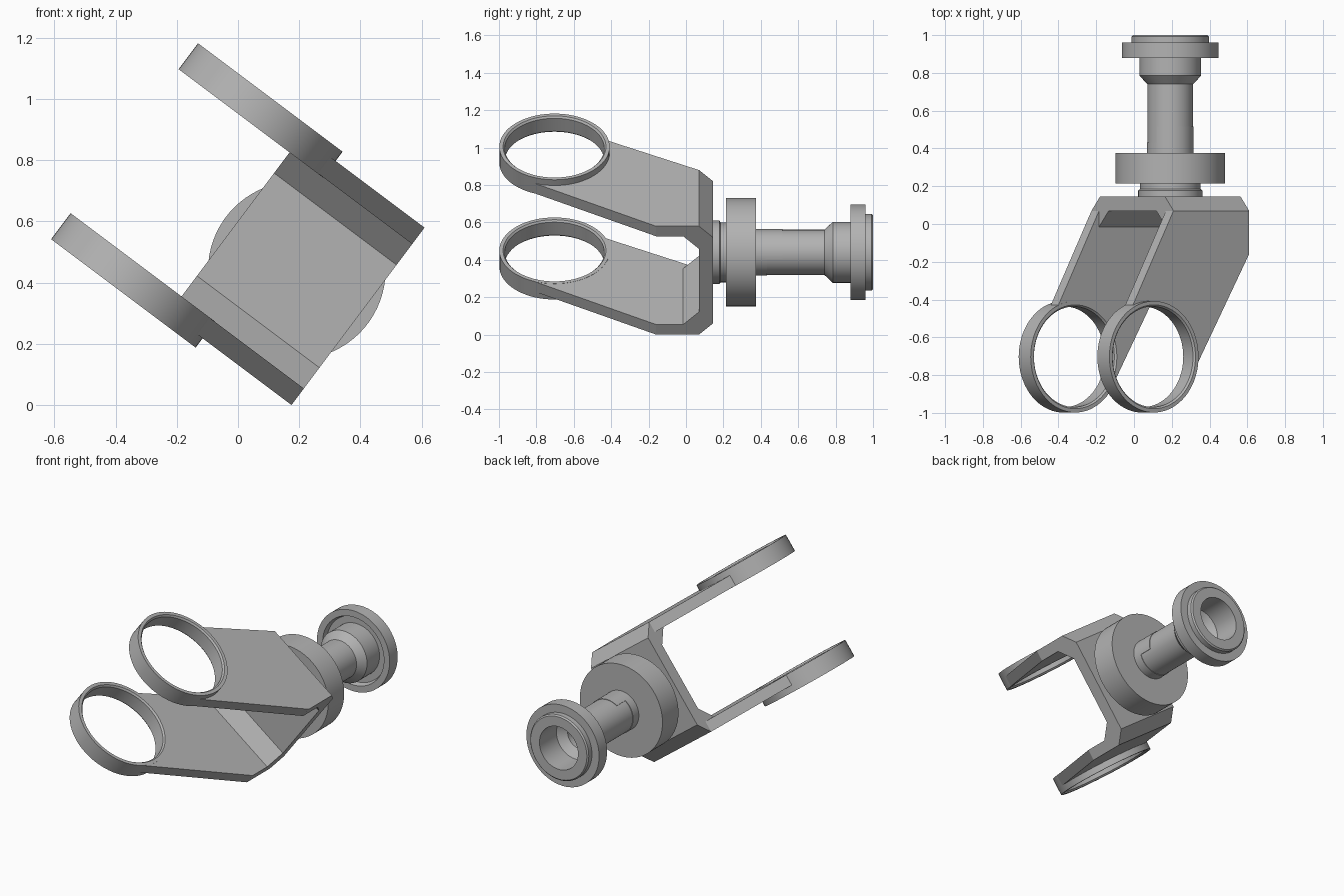
import bpy, bmesh, math
from mathutils import Matrix, Vector

if "Cube" in bpy.data.objects:
    bpy.data.objects.remove(bpy.data.objects["Cube"])

grey = bpy.data.materials.new("plain grey")
grey.diffuse_color = (0.45, 0.45, 0.45, 1)
grey.use_nodes = True
grey.node_tree.nodes["Principled BSDF"].inputs["Base Color"].default_value = grey.diffuse_color

AXIS = Vector((0.192, 0, 0.44))
# fork frame: x across the plates, y along the shaft, z from plate to plate
FORK = Matrix.Translation(AXIS) @ Matrix.Rotation(math.atan2(0.6, 0.8), 4, 'Y')
# shaft frame: z runs along world +y
SHAFT = Matrix.Translation(AXIS) @ Matrix.Rotation(-math.pi / 2, 4, 'X')


def finish(name, bm, matrix):
    bmesh.ops.remove_doubles(bm, verts=bm.verts, dist=1e-5)
    bm.transform(matrix)
    bmesh.ops.recalc_face_normals(bm, faces=bm.faces)
    mesh = bpy.data.meshes.new(name)
    bm.to_mesh(mesh)
    bm.free()
    mesh.materials.append(grey)
    ob = bpy.data.objects.new(name, mesh)
    bpy.context.collection.objects.link(ob)
    bpy.ops.object.select_all(action='DESELECT')
    ob.select_set(True)
    bpy.context.view_layer.objects.active = ob
    bpy.ops.object.shade_smooth_by_angle(angle=math.radians(25))
    return ob


def prism(name, points, offset, matrix):
    bm = bmesh.new()
    face = bm.faces.new([bm.verts.new(p) for p in points])
    geo = bmesh.ops.extrude_face_region(bm, geom=[face], use_keep_orig=True)
    bmesh.ops.translate(bm, vec=offset,
                        verts=[g for g in geo["geom"] if isinstance(g, bmesh.types.BMVert)])
    return finish(name, bm, matrix)


def lathe(name, profile, matrix, start=0, end=360, steps=72):
    """Sweep (radius, height) points round local z; partial sweeps get end caps."""
    bm = bmesh.new()
    cols = []
    for i in range(steps + 1):
        t = math.radians(start + (end - start) * i / steps)
        cols.append([bm.verts.new((r * math.cos(t), r * math.sin(t), h)) for r, h in profile])
    for c, d in zip(cols, cols[1:]):
        for k in range(len(profile) - 1):
            bm.faces.new((c[k], d[k], d[k + 1], c[k + 1]))
    if end - start < 360:
        bm.faces.new(cols[0][:-1])
        bm.faces.new(cols[-1][:-1])
    return finish(name, bm, matrix)


# fork web with chamfers inside and outside
half = [(0.145, 0.287), (0.07, 0.362), (-0.015, 0.295), (0.07, 0.21)]
profile = half + [(y, -b) for y, b in reversed(half)]
prism("fork_web", [(-0.25, y, b) for y, b in profile], (0.5, 0, 0), FORK)

# two slanted arms, each with an eye ring standing proud of the outer face
RA, RY = -0.408, -0.703
for side, s in (("upper", 1), ("lower", -1)):
    outline = [(-0.25, 0.07), (0.25, 0.07), (0.25, -0.16), (-0.154, -0.846)]
    for i in range(25):
        t = math.radians(-30 + 146 * i / 24)
        outline.append((RA + 0.28 * math.cos(t), RY + 0.28 * math.sin(t)))
    prism(side + "_arm", [(a, y, 0.295 * s) for a, y in outline], (0, 0, 0.067 * s), FORK)
    ring = [(0.295, 0.294), (0.295, 0.40), (0.275, 0.40), (0.266, 0.39),
            (0.266, 0.304), (0.275, 0.294), (0.295, 0.294)]
    lathe(side + "_eye_ring", [(r, b * s) for r, b in ring],
          FORK @ Matrix.Translation((RA, RY, 0)))

# collar and large disc behind the fork
lathe("collar_disc", [(0, 0.14), (0.17, 0.14), (0.17, 0.178), (0.16, 0.185), (0.16, 0.215),
                      (0.29, 0.215), (0.29, 0.375), (0, 0.375)], SHAFT)

# front half of the shaft with its interlocking tooth
lathe("front_shaft", [(0, 0.37), (0.124, 0.37), (0.124, 0.432), (0, 0.432)], SHAFT)
lathe("shaft_tooth", [(0.1, 0.425), (0.124, 0.425), (0.124, 0.517), (0.1, 0.517),
                      (0.1, 0.425)], SHAFT, -124, 17, 32)

# rear shaft, flared neck, flange with recessed front and hollow end
lathe("rear_shaft", [(0, 0.425), (0.121, 0.425), (0.121, 0.74), (0.163, 0.785), (0.163, 0.91),
                     (0.205, 0.91), (0.215, 0.88), (0.255, 0.88), (0.255, 0.96), (0.205, 0.96),
                     (0.205, 0.992), (0.197, 1.0), (0.135, 1.0), (0.135, 0.83), (0.085, 0.79),
                     (0.085, 0.55), (0, 0.55)], SHAFT)
